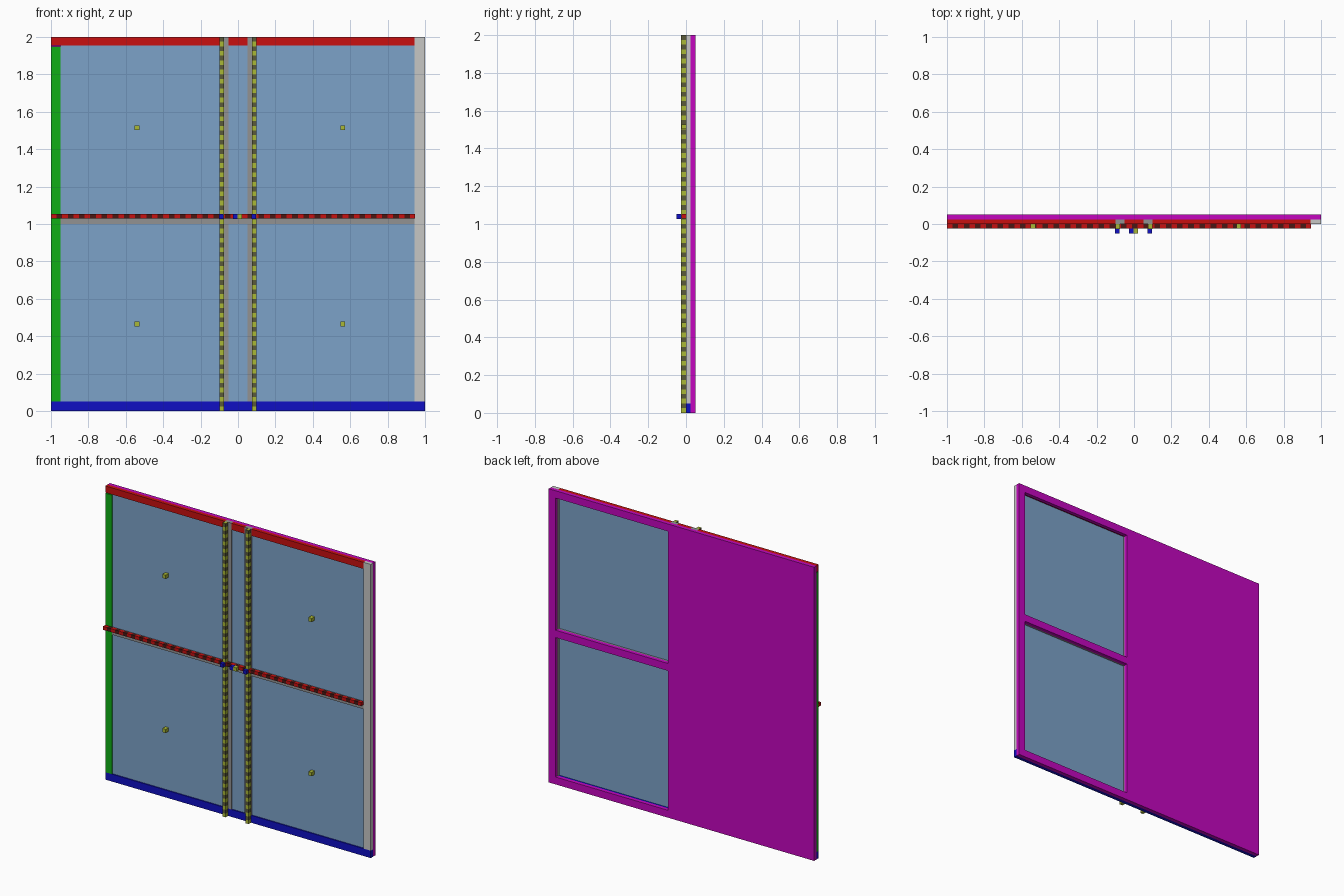
import bpy
import bmesh
import math
from mathutils import Vector

cube = bpy.data.objects.get("Cube")
if cube:
    bpy.data.objects.remove(cube, do_unlink=True)


def material(name, color):
    mat = bpy.data.materials.new(name)
    mat.use_nodes = True
    mat.diffuse_color = (*color, 1)
    mat.node_tree.nodes["Principled BSDF"].inputs["Base Color"].default_value = (*color, 1)
    return mat


RED = material("red", (0.58, 0.005, 0.005))
DARK_RED = material("dark red", (0.07, 0.008, 0.006))
GREEN = material("green", (0.005, 0.42, 0.008))
BLUE = material("blue", (0.005, 0.005, 0.55))
MAGENTA = material("magenta", (0.55, 0.002, 0.52))
GLASS = material("glass blue", (0.2, 0.36, 0.58))
LIGHT = material("light grey", (0.57, 0.57, 0.56))
GREY = material("mid grey", (0.29, 0.29, 0.29))
OLIVE = material("olive", (0.4, 0.48, 0.035))
DARK_OLIVE = material("dark olive", (0.1, 0.1, 0.04))


def box(name, x, y, z, *mats, dash=0):
    """Box from (low, high) ranges; a dash length cuts its long side into coloured bands."""
    low, high = Vector((x[0], y[0], z[0])), Vector((x[1], y[1], z[1]))
    size = high - low
    bm = bmesh.new()
    bmesh.ops.create_cube(bm, size=1)
    for v in bm.verts:
        v.co = (low + high) / 2 + Vector(a * b for a, b in zip(v.co, size))
    if dash:
        axis = max(range(3), key=lambda i: size[i])
        normal = Vector(float(i == axis) for i in range(3))
        for k in range(1, math.ceil(size[axis] / dash)):
            bmesh.ops.bisect_plane(bm, geom=bm.verts[:] + bm.edges[:] + bm.faces[:],
                                   plane_co=low + normal * k * dash, plane_no=normal)
        for f in bm.faces:
            place = f.calc_center_median()[axis] - low[axis]
            f.material_index = int(place / dash) % 2
    mesh = bpy.data.meshes.new(name)
    bm.to_mesh(mesh)
    bm.free()
    for mat in mats:
        mesh.materials.append(mat)
    obj = bpy.data.objects.new(name, mesh)
    bpy.context.collection.objects.link(obj)
    return obj


# Depth layers, front to back
KNOB, BEAM, FRAME, BACK = (-0.05, -0.025), (-0.025, 0), (0, 0.025), (0.025, 0.05)

# Back frame: solid half, side stile and three rails around two openings
box("back_panel", (-1, 0.1), BACK, (0, 2), MAGENTA)
box("back_stile", (0.95, 1), BACK, (0, 2), MAGENTA)
for name, z in (("bottom", (0, 0.05)), ("middle", (1, 1.05)), ("top", (1.95, 2))):
    box(name + "_back_rail", (0.1, 0.95), BACK, z, MAGENTA)

# Outer border of the front frame
box("bottom_rail", (-1, 1), FRAME, (0, 0.05), BLUE)
box("left_edge_stile", (0.945, 1), FRAME, (0.05, 2), LIGHT)
box("right_edge_stile", (-1, -0.95), FRAME, (0.05, 1.95), GREEN)
for name, x in (("right", (-1, -0.1)), ("middle", (-0.05, 0.05)), ("left", (0.1, 0.945))):
    box(name + "_top_rail", x, FRAME, (1.955, 2), RED)

# Inner grey bars
for name, x in (("right", -0.1), ("left", 0.05)):
    box(name + "_mullion", (x, x + 0.05), FRAME, (0.05, 2), GREY)
for name, x in (("right", (-0.95, -0.1)), ("middle", (-0.05, 0.05)), ("left", (0.1, 0.945))):
    box(name + "_crossbar", x, FRAME, (1, 1.05), GREY)
    # Panes above and below each crossbar
    box(name + "_lower_pane", x, (0.008, 0.014), (0.05, 1), GLASS)
    box(name + "_upper_pane", x, (0.008, 0.014), (1.05, 1.955), GLASS)

# Banded beams in front of the frame
box("banded_crossbeam", (-1, 0.945), BEAM, (1.03, 1.053), RED, DARK_RED, dash=0.03)
for name, x in (("right", -0.098), ("left", 0.075)):
    box(name + "_banded_post", (x, x + 0.023), (-0.026, 0), (0, 2), OLIVE, DARK_OLIVE, dash=0.025)


def knob(name, x, z, y, mat):
    r = 0.0125
    box(name, (x - r, x + r), y, (z - r, z + r), mat)


# Pane knobs and the small blocks at the crossing
for side, x in (("right", -0.54), ("left", 0.56)):
    for level, z in (("lower", 0.465), ("upper", 1.515)):
        knob(f"{level}_{side}_pane_knob", x, z, (-0.025, 0.008), OLIVE)
for name, x, mat in (("right_block", -0.09, BLUE), ("middle_block", -0.015, BLUE),
                     ("centre_block", 0.01, OLIVE), ("left_block", 0.085, BLUE)):
    knob(name, x, 1.04, KNOB, mat)
